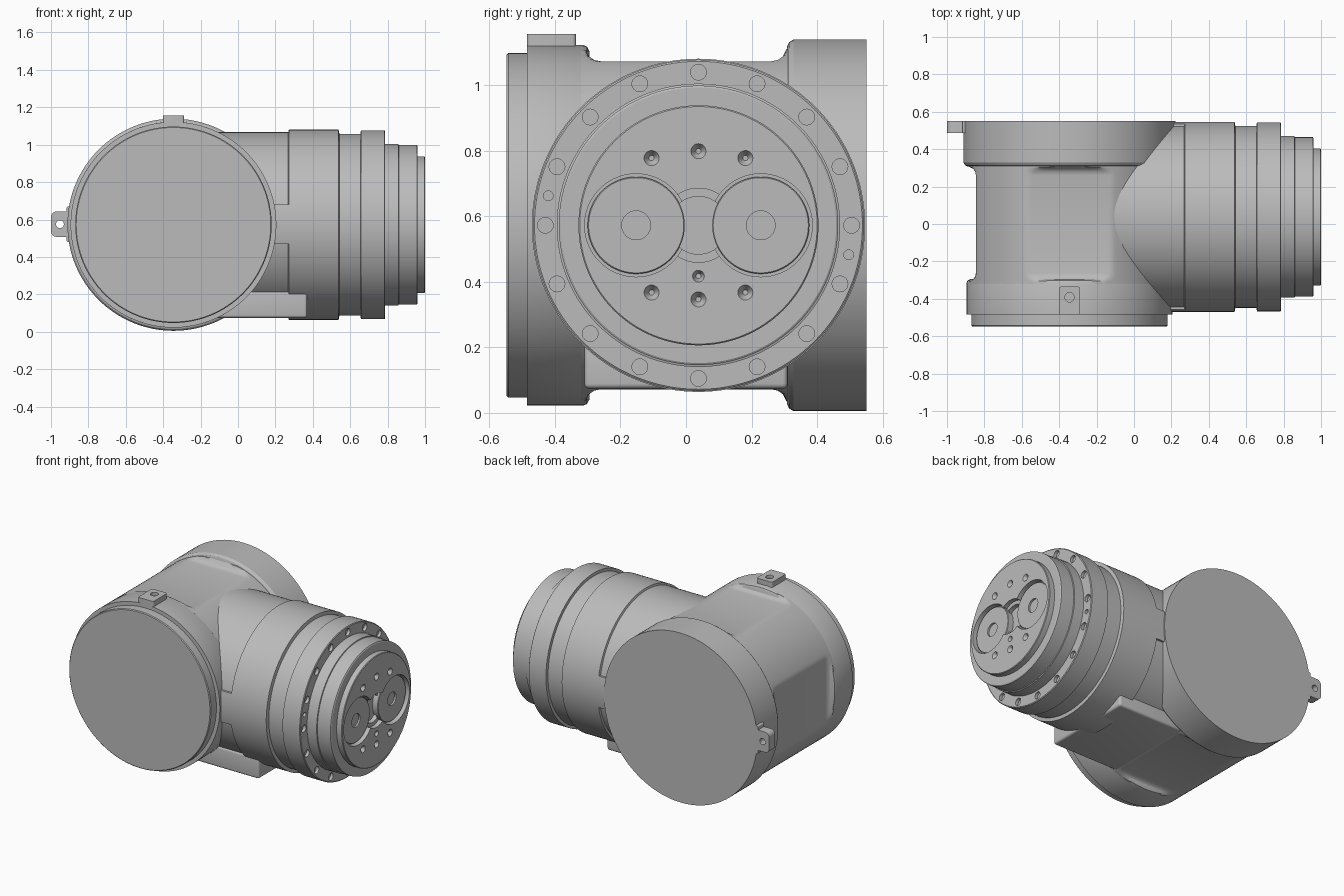
import bpy, bmesh, math
from mathutils import Matrix, Vector

old = bpy.data.objects.get("Cube")
if old:
    bpy.data.objects.remove(old, do_unlink=True)

GREY = (0.5, 0.5, 0.5, 1)
mat = bpy.data.materials.new("machined_grey")
mat.use_nodes = True
mat.diffuse_color = GREY
bsdf = mat.node_tree.nodes["Principled BSDF"]
bsdf.inputs["Base Color"].default_value = GREY
bsdf.inputs["Roughness"].default_value = 0.6

CZ = 0.572           # height of both axes
BX, AY = -0.345, 0.038   # x of the cross axis, y of the arm axis
ALONG_X = Matrix(((0, 0, 1), (1, 0, 0), (0, 1, 0)))
ALONG_Y = Matrix(((1, 0, 0), (0, 0, 1), (0, -1, 0)))
ALONG_Z = Matrix.Identity(3)


def finish(name, bm):
    bmesh.ops.recalc_face_normals(bm, faces=bm.faces)
    me = bpy.data.meshes.new(name)
    bm.to_mesh(me)
    bm.free()
    me.materials.append(mat)
    ob = bpy.data.objects.new(name, me)
    bpy.context.collection.objects.link(ob)
    return ob


def loft(bm, rings):
    """Skin closed rings of points and cap both ends."""
    rows = [[bm.verts.new(p) for p in ring] for ring in rings]
    n = len(rows[0])
    for a, b in zip(rows, rows[1:]):
        for i in range(n):
            j = (i + 1) % n
            bm.faces.new((a[i], a[j], b[j], b[i]))
    bm.faces.new(rows[0])
    bm.faces.new(rows[-1])


def turned(name, profile, axis, origin, seg=128):
    """Lathe (distance, radius) pairs round an axis."""
    bm = bmesh.new()
    turn = [2 * math.pi * i / seg for i in range(seg)]
    loft(bm, [[Vector(origin) + axis @ Vector((r * math.cos(t), r * math.sin(t), d))
               for t in turn] for d, r in profile])
    return finish(name, bm)


def box(name, lo, hi, bevel=0.0, along=None):
    """Box between two corners; bevel all edges, or only those along one axis."""
    bm = bmesh.new()
    bmesh.ops.create_cube(bm, size=1)
    for v in bm.verts:
        v.co = Vector([lo[k] + (v.co[k] + 0.5) * (hi[k] - lo[k]) for k in range(3)])
    if bevel:
        edges = [e for e in bm.edges if along is None or
                 abs((e.verts[0].co - e.verts[1].co)[along]) > 1e-4]
        bmesh.ops.bevel(bm, geom=edges, offset=bevel, segments=4, profile=0.5, affect='EDGES')
    return finish(name, bm)


def boolean(ob, tool, operation='DIFFERENCE'):
    tool.hide_render = True
    m = ob.modifiers.new("cut", 'BOOLEAN')
    m.operation, m.object, m.solver = operation, tool, 'EXACT'
    bpy.context.view_layer.objects.active = ob
    bpy.ops.object.modifier_apply(modifier=m.name)
    bpy.data.objects.remove(tool, do_unlink=True)


def drill(ob, y, z, r, x, depth, bottom=None, seg=24):
    """Sink a straight or tapered hole from the +x side."""
    tip = r if bottom is None else bottom
    boolean(ob, turned("cutter", [(x - depth, tip), (x, r), (x + 0.05, r)],
                       ALONG_X, (0, y, z), seg))


# Cross body: a drum with flats that sweep up into the collars
body = bmesh.new()
rings = []
side = [(0.32, 0.55), (0.305, 0.535), (0.295, 0.515), (0.28, 0.504), (0.26, 0.5)]
for y, flat in [(-d, f) for d, f in side] + side[::-1]:
    ring = []
    for i in range(192):
        t = 2 * math.pi * i / 192
        px, pz = 0.55 * math.cos(t), 0.55 * math.sin(t)
        ring.append((BX + max(-flat, px), y, CZ + min(flat, max(-flat, pz))))
    rings.append(ring)
loft(body, rings)
parts = [finish("cross_body", body)]

# Front collar with its cap, and the larger rear flange
parts.append(turned("front_collar", [(-0.485, 0.55), (-0.315, 0.55), (-0.302, 0.545),
                                     (-0.295, 0.532), (-0.295, 0.3)], ALONG_Y, (BX, 0, CZ)))
parts.append(turned("front_cap", [(-0.547, 0.52), (-0.542, 0.525), (-0.47, 0.525)],
                    ALONG_Y, (BX, 0, CZ)))
rear = turned("rear_flange", [(0.308, 0.3), (0.308, 0.545), (0.314, 0.558), (0.328, 0.567),
                              (0.55, 0.567)], ALONG_Y, (BX, 0, CZ))
parts.append(rear)

# Side lug with a through hole
lug = box("side_lug", (-1.0, 0.487, 0.507), (-0.86, 0.55, 0.643), 0.03, 1)
boolean(lug, turned("cutter", [(0.4, 0.021), (0.6, 0.021)], ALONG_Y, (-0.952, 0, 0.575), 24))
foot = box("lug_foot", (-0.918, 0.487, 0.48), (-0.86, 0.55, 0.67), 0.012, 1)
parts += [lug, foot]

# Top tab with a blind hole
tab = box("top_tab", (-0.402, -0.485, 1.08), (-0.288, -0.335, 1.155), 0.012, 2)
boolean(tab, turned("cutter", [(1.135, 0.025), (1.2, 0.025)], ALONG_Z, (BX, -0.392, 0), 24))
parts.append(tab)

# Bottom plate under the arm
parts.append(box("bottom_plate", (-0.3, -0.31, 0.074), (0.37, 0.31, 0.215), 0.015))

# Arm: stepped turned housing
arm = turned("arm_housing", [
    (BX, 0.495), (0.268, 0.495), (0.272, 0.508), (0.538, 0.508), (0.542, 0.486),
    (0.655, 0.486), (0.657, 0.505), (0.783, 0.505), (0.787, 0.5), (0.787, 0.432),
    (0.858, 0.432), (0.86, 0.426), (0.956, 0.426), (0.96, 0.42), (0.96, 0.366),
    (0.996, 0.366), (1.0, 0.362)], ALONG_X, (0, AY, CZ))

# Ring of bolt holes with two small dowel holes
for i in range(16):
    t = math.pi * i / 8
    drill(arm, AY + 0.467 * math.cos(t), CZ + 0.467 * math.sin(t), 0.024, 0.787, 0.02)
for s in (-1, 1):
    drill(arm, AY + s * 0.458, CZ - s * 0.09, 0.015, 0.787, 0.02)

# Twin pockets, centre recess and tapered holes in the end face
drill(arm, AY, CZ, 0.113, 1.0, 0.03, seg=64)
drill(arm, AY, CZ, 0.088, 1.0, 0.06, seg=64)
for s in (-1, 1):
    drill(arm, AY + s * 0.19, CZ, 0.157, 1.0, 0.04, seg=96)
    for dz in (-0.205, 0.205):
        drill(arm, AY + s * 0.143, CZ + dz, 0.023, 1.0, 0.025, 0.008)
for dz, r in ((0.226, 0.023), (-0.226, 0.023), (-0.155, 0.018)):
    drill(arm, AY, CZ + dz, r, 1.0, 0.025, 0.008)
parts.append(arm)

# Plugs seated in the pockets
for s, label in ((-1, "right"), (1, "left")):
    plug = turned(label + "_plug", [(0.93, 0.148), (0.977, 0.148), (0.98, 0.145)],
                  ALONG_X, (0, AY + s * 0.19, CZ), 96)
    drill(plug, AY + s * 0.19, CZ, 0.044, 0.98, 0.012, seg=32)
    parts.append(plug)

# Raised bridges joining the arm shoulder to the collars, front and rear
for s, label in ((-1, "front"), (1, "rear")):
    bridge = turned(label + "_bridge", [(0.1, 0.508), (0.3, 0.508)], ALONG_X, (0, AY, CZ))
    ys = sorted((AY + s * 0.4, AY + s * 0.6))
    boolean(bridge, box("cutter", (0.12, ys[0], 0.47), (0.28, ys[1], 0.68)), 'INTERSECT')
    parts.append(bridge)

# Smooth the round surfaces, keep machined edges crisp
bpy.ops.object.select_all(action='DESELECT')
for ob in parts:
    ob.select_set(True)
bpy.context.view_layer.objects.active = arm
bpy.ops.object.shade_smooth_by_angle(angle=math.radians(30))
